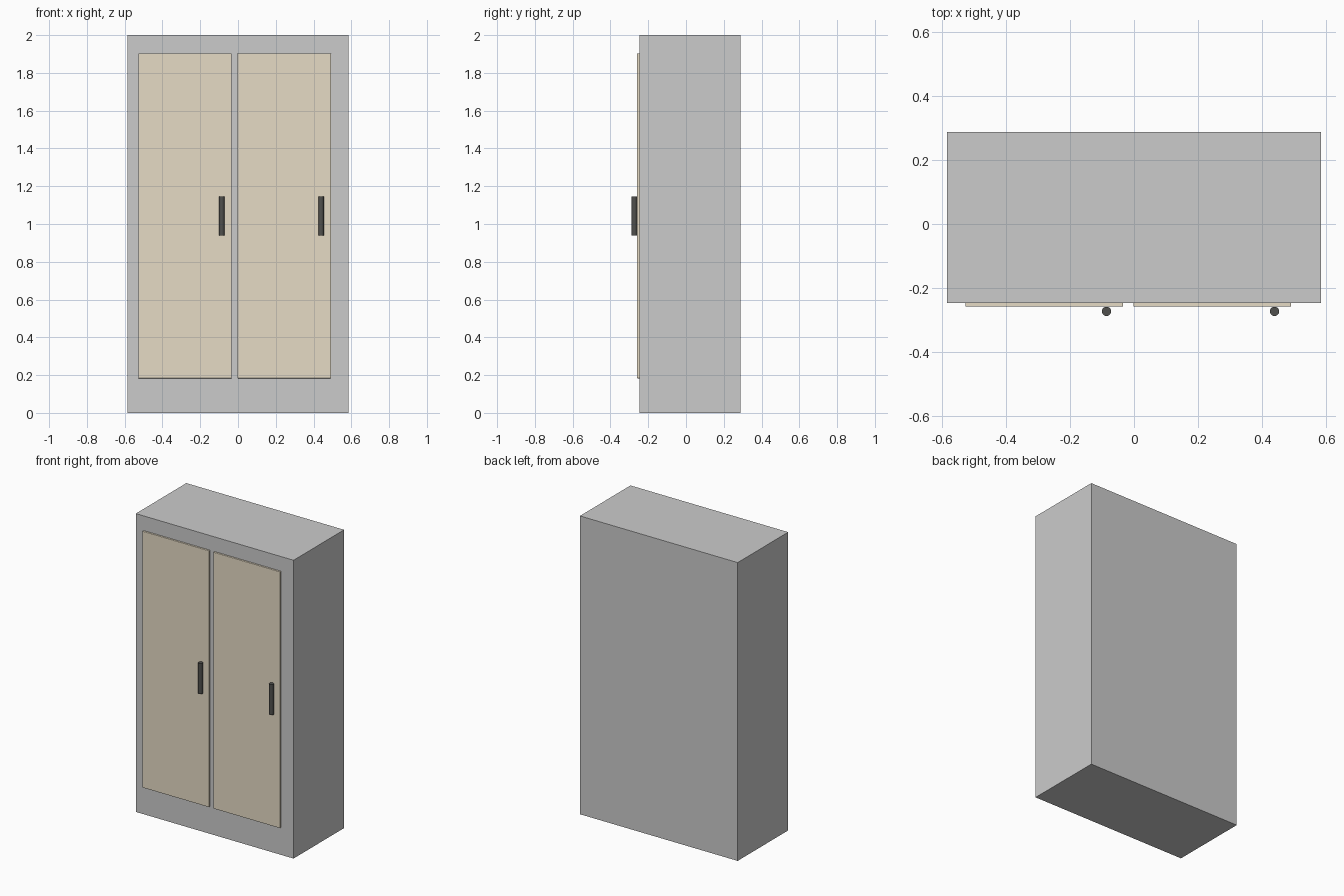
import bpy

if "Cube" in bpy.data.objects:
    bpy.data.objects.remove(bpy.data.objects["Cube"])


def material(name, rgb):
    m = bpy.data.materials.new(name)
    m.diffuse_color = (*rgb, 1)
    m.use_nodes = True
    m.node_tree.nodes["Principled BSDF"].inputs["Base Color"].default_value = m.diffuse_color
    return m


def box(name, lo, hi, mat=None, bevel=0):
    centre = [(a + b) / 2 for a, b in zip(lo, hi)]
    bpy.ops.mesh.primitive_cube_add(size=1, location=centre)
    ob = bpy.context.object
    ob.name = name
    ob.scale = [b - a for a, b in zip(lo, hi)]
    bpy.ops.object.transform_apply(location=False, rotation=False, scale=True)
    if mat:
        ob.data.materials.append(mat)
    if bevel:
        mod = ob.modifiers.new("soft_edge", 'BEVEL')
        mod.width = bevel
        mod.segments = 2
    return ob


wood = material("door_wood", (0.79, 0.71, 0.56))
metal = material("handle_metal", (0.08, 0.08, 0.075))

# Cabinet carcass
FRONT = -0.247
box("cabinet_body", (-0.585, FRONT, 0), (0.585, 0.288, 2))

# Two identical doors, each with an upright bar handle near its right edge
for side, x in (("left", -0.528), ("right", -0.002)):
    box(side + "_door", (x, -0.259, 0.183), (x + 0.494, FRONT + 0.004, 1.902), wood, 0.002)
    bpy.ops.mesh.primitive_cylinder_add(
        vertices=32, radius=0.0145, depth=0.205, location=(x + 0.442, -0.2735, 1.042))
    handle = bpy.context.object
    handle.name = side + "_handle"
    handle.data.materials.append(metal)
    bpy.ops.object.shade_smooth_by_angle()
